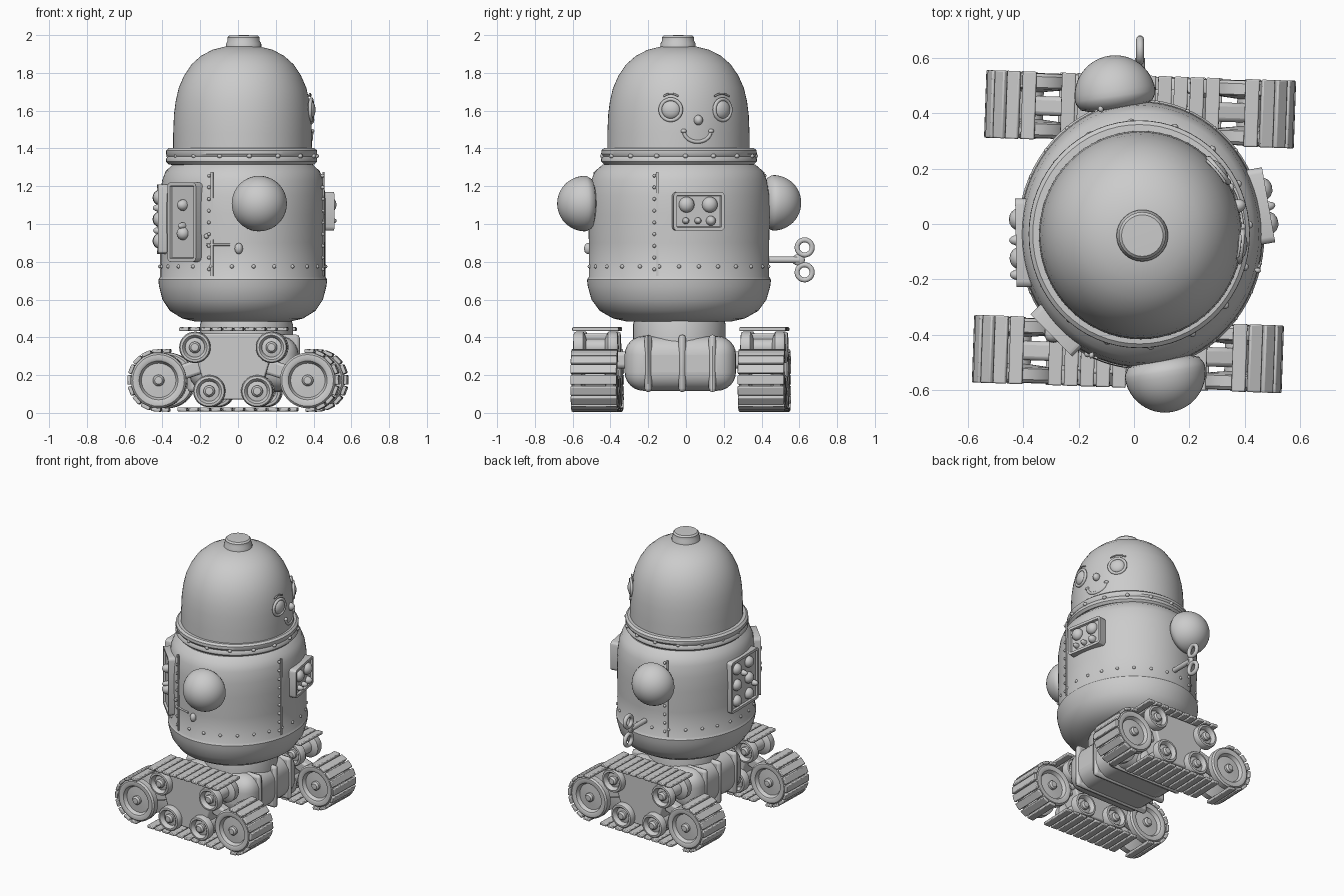
import bpy, bmesh, math
from mathutils import Matrix, Vector

if "Cube" in bpy.data.objects:
    bpy.data.objects.remove(bpy.data.objects["Cube"])

grey = bpy.data.materials.new("plain grey")
grey.diffuse_color = (0.6, 0.6, 0.6, 1)
grey.use_nodes = True
grey.node_tree.nodes["Principled BSDF"].inputs["Base Color"].default_value = grey.diffuse_color
T = Matrix.Translation
CX, CY = 0.025, -0.037          # axis of the body


def rot(deg, axis):
    return Matrix.Rotation(math.radians(deg), 4, axis)


def finish(bm, name, mat=Matrix(), bevel=0.0, angle=35):
    bmesh.ops.recalc_face_normals(bm, faces=bm.faces)
    me = bpy.data.meshes.new(name)
    bm.to_mesh(me)
    bm.free()
    me.transform(mat)
    me.materials.append(grey)
    ob = bpy.data.objects.new(name, me)
    bpy.context.collection.objects.link(ob)
    if bevel:
        m = ob.modifiers.new("bevel", 'BEVEL')
        m.width, m.segments = bevel, 2
    bpy.ops.object.select_all(action='DESELECT')
    ob.select_set(True)
    bpy.context.view_layer.objects.active = ob
    bpy.ops.object.shade_smooth_by_angle(angle=math.radians(angle))
    return ob


def lathe(name, profile, mat=Matrix(), n=64, angle=35):
    """Revolve (radius, z) points around z."""
    bm = bmesh.new()
    vs = [bm.verts.new((r, 0, z)) for r, z in profile]
    es = [bm.edges.new(p) for p in zip(vs, vs[1:])]
    bmesh.ops.spin(bm, geom=vs + es, cent=(0, 0, 0), axis=(0, 0, 1), angle=2 * math.pi, steps=n)
    bmesh.ops.remove_doubles(bm, verts=bm.verts, dist=1e-5)
    return finish(bm, name, mat, angle=angle)


def box(name, size, mat, bevel=0.006):
    bm = bmesh.new()
    bmesh.ops.create_cube(bm, size=1, matrix=Matrix.Diagonal((*size, 1)))
    return finish(bm, name, mat, bevel)


def ball(name, mat, size, seg=24):
    bm = bmesh.new()
    bmesh.ops.create_uvsphere(bm, u_segments=seg, v_segments=seg // 2, radius=1,
                              matrix=Matrix.Diagonal((*size, 1)))
    return finish(bm, name, mat, angle=60)


def tube(name, pts, r, cyclic=False):
    cu = bpy.data.curves.new(name, 'CURVE')
    cu.dimensions, cu.bevel_depth, cu.bevel_resolution, cu.use_fill_caps = '3D', r, 3, True
    sp = cu.splines.new('POLY')
    sp.points.add(len(pts) - 1)
    for p, c in zip(sp.points, pts):
        p.co = (*c, 1)
    sp.use_cyclic_u = cyclic
    cu.materials.append(grey)
    ob = bpy.data.objects.new(name, cu)
    bpy.context.collection.objects.link(ob)


def on_body(deg, z, lift=0.0, a=0.445, b=0.485):
    """Frame on the body wall: local x points outward."""
    d = Vector((math.cos(math.radians(deg)), math.sin(math.radians(deg)), 0))
    r = 1 / math.hypot(d.x / a, d.y / b) + lift
    return T((CX + d.x * r, CY + d.y * r, z)) @ rot(deg, 'Z')


# body, collar, head and knob
place = T((CX, CY, 0))
lathe("body", [(0, .48), (.25, .483), (.32, .5), (.385, .54), (.425, .6), (.443, .67), (.447, .705),
               (.438, .72), (.438, .9), (.441, 1.05), (.438, 1.15), (.427, 1.23), (.408, 1.28),
               (.37, 1.315), (0, 1.33)], place @ Matrix.Diagonal((1, 1.09, 1, 1)), 72)
lathe("collar", [(.34, 1.31), (.385, 1.315), (.4, 1.33), (.4, 1.345), (.392, 1.357), (.4, 1.37),
                 (.399, 1.39), (.385, 1.402), (.34, 1.405)],
      T((.019, CY, 0)) @ Matrix.Diagonal((1, 1.03, 1, 1)))
lathe("head", [(.368, 1.37), (.367, 1.48), (.363, 1.58), (.354, 1.65), (.338, 1.72), (.31, 1.785), (.27, 1.845),
               (.22, 1.89), (.16, 1.922), (.09, 1.94), (0, 1.945)],
      T((.024, -.04, 0)) @ Matrix.Diagonal((1, 1.025, 1, 1)))
lathe("top_knob", [(.094, 1.92), (.093, 1.955), (.085, 1.97), (.085, 1.988), (.075, 1.998), (0, 2.0)],
      T((.03, -.042, 0)), 32)

# face on the +x side
def face_point(y, z, lift=0.0):
    r = .366 if z < 1.56 else .36
    return T((.024 + math.sqrt(r * r - (y + .04) ** 2) + lift, y, z)) @ rot(
        math.degrees(math.asin((y + .04) / r)), 'Z')

for y in (-.08, .19):
    f = face_point(y, 1.605)
    ball("eye", f, (.028, .052, .05))
    tube("eye_rim", [f @ Vector((.006, .056 * math.cos(t * .3142), .056 * math.sin(t * .3142)))
                     for t in range(20)], .01, True)
    tube("eyebrow", [face_point(y + (i - 3) * .013, 1.69 - .0015 * (i - 3) ** 2).translation
                     for i in range(7)], .005)
ball("nose", face_point(.065, 1.55), (.03, .024, .027))
tube("smile", [face_point(.06 + .07 * math.cos(a), 1.49 + .055 * math.sin(a)).translation
               for a in [math.pi * (1 + i / 14) for i in range(15)]], .01)
for y in (-.012, .132):
    ball("cheek", face_point(y, 1.492), (.016, .016, .012), 12)

# hands: rounded domes against the body
for x, y, z, deg in ((.112, -.535, 1.108, -81), (-.068, .463, 1.112, 98)):
    lathe("hand", [(0, -.05), (.1, -.045), (.13, -.035), (.144, -.012)] +
          [(.147 * math.cos(a * math.pi / 24), .147 * math.sin(a * math.pi / 24)) for a in range(13)],
          T((x, y, z)) @ rot(deg, 'Z') @ rot(90, 'Y'), 40, 60)

# recessed control panels with knobs (local y, z, radius)
def panel(name, deg, z, w, h, lift, yaw, knobs):
    m = on_body(deg, z, lift) @ rot(yaw, 'Z')
    bm = bmesh.new()
    bmesh.ops.create_cube(bm, size=1, matrix=T((-.04, 0, 0)) @ Matrix.Diagonal((.08, w, h, 1)))
    edges = [e for e in bm.edges if abs((e.verts[0].co - e.verts[1].co).x) > .01]
    bmesh.ops.bevel(bm, geom=edges, offset=.022, segments=3, affect='EDGES', profile=.5)
    front = max(bm.faces, key=lambda f: f.calc_center_median().x)
    bmesh.ops.inset_region(bm, faces=[front], thickness=.018)
    bmesh.ops.inset_region(bm, faces=[front], thickness=.004, depth=-.014)
    finish(bm, name, m, .003)
    for ky, kz, r in knobs:
        ball(name + "_knob", m @ T((-.012, ky, kz)), (.036, r, r), 16)

panel("front_panel", 13, 1.067, .275, .205, .027, -3,
      [(-.065, .035, .042), (.06, .035, .042), (-.07, -.05, .018), (-.005, -.05, .018), (.065, -.05, .026)])
panel("side_panel", 228.5, 1.01, .215, .42, .022, -4, [(-.0, .09, .03), (0, -.06, .035), (0, -.02, .018)])
panel("rear_panel", 184, 1.025, .32, .37, .008, -3,
      [(y, z, .04) for y in (-.085, .055) for z in (-.115, 0, .115)] + [(-.01, .06, .02), (.115, -.06, .02)])

# seams, rivets and latch on the body
for deg in (-15, 110, 250):
    box("seam", (.008, .012, .55), on_body(deg, 1.0, -.005), 0)
    for i in range(9):
        ball("seam_rivet", on_body(deg - 2.2, .76 + i * .062, -.006), (.012, .01, .01), 8)
for i in range(26):
    ball("band_rivet", on_body(i * 360 / 26, .775, -.01), (.014, .012, .011), 8)
for i in range(16):
    ball("collar_rivet", on_body(i * 22.5 + 5, 1.36, 0, .392, .405), (.015, .015, .012), 8)
ball("latch", on_body(267.5, .87, -.003), (.022, .022, .03), 12)
tube("latch_slot", [on_body(d, .89, -.006).translation for d in range(246, 263, 2)], .006)
ball("latch_pin", on_body(246, .935, -.005), (.014, .014, .014), 10)

# wind-up key on the +y side
tube("key_shaft", [(.022, .42, .81), (.022, .6, .81)], .018)
ball("key_hub", T((.022, .595, .81)), (.012, .035, .03), 16)
for s in (-1, 1):
    tube("key_ring", [(.022, .628 + .04 * math.cos(t * .2618), .81 + s * .066 + .04 * math.sin(t * .2618))
                      for t in range(24)], .014, True)

# waist and chassis drum
lathe("waist", [(.245, .36), (.245, .47), (.235, .5), (0, .5)], T((.045, -.035, 0)), 40)
box("chassis", (.58, .59, .29), T((.03, -.03, .262)), 0).modifiers.new("round", 'BEVEL').width = .1
bpy.data.objects["chassis"].modifiers["round"].segments = 6
for y in (-.2, -.02, .14):
    box("chassis_strap", (.595, .04, .305), T((.03, y, .262)), .1)
for x in (-.08, .12):
    box("cross_beam", (.11, .86, .09), T((x, -.02, .28)), .02)


# spool-shaped wheel with dished faces, axis along y
def wheel(name, r, mat):
    half = [(0, .122), (.02, .12), (.03, .108), (.03, .092), (r * .62, .088), (r * .7, .112), (r * .78, .118),
            (r * .93, .116), (r, .105), (r, .066), (r * .9, .06), (.045, .05)]
    lathe(name, half + [(a, -b) for a, b in reversed(half)], mat @ rot(90, 'X'), 36)


# track unit: four pairs of wheels, bracket and loose plates
def track(name, mat):
    def plate(x, z, deg):
        box(name + "_plate", (.05, .245, .02), mat @ T((x, 0, z)) @ rot(deg, 'Y'), .005)
    for s in (-1, 1):
        wheel(name + "_big_wheel", .147, mat @ T((s * .395, 0, .172)))
        wheel(name + "_upper_wheel", .083, mat @ T((s * .203, 0, .347)))
        wheel(name + "_lower_wheel", .085, mat @ T((s * .127, 0, .115)))
        box(name + "_arm", (.24, .07, .08), mat @ T((s * .29, 0, .21)) @ rot(s * 18, 'Y'), .015)
        for i in range(9):
            a = math.radians(-85 + i * 21.5)
            plate(s * (.395 + .155 * math.cos(a)), .172 + .155 * math.sin(a),
                  s * (90 - math.degrees(a)))
    for i in range(10):
        plate(-.261 + i * .058, .443, 2 * (-1) ** i)
        plate(-.27 + i * .06, .018, 1.5 * (-1) ** i)
    bm = bmesh.new()
    low = [bm.verts.new((x, -.075, z)) for x, z in
           ((-.2, .42), (.2, .42), (.2, .3), (.13, .07), (-.13, .07), (-.2, .3))]
    f = bm.faces.new(low)
    ext = bmesh.ops.extrude_face_region(bm, geom=[f])
    bmesh.ops.translate(bm, vec=(0, .15, 0), verts=[v for v in ext["geom"] if isinstance(v, bmesh.types.BMVert)])
    finish(bm, name + "_bracket", mat, .008)


track("front_track", T((-.022, -.47, 0)) @ rot(-2, 'Z'))
track("back_track", T((.022, .415, 0)) @ rot(-2, 'Z'))
